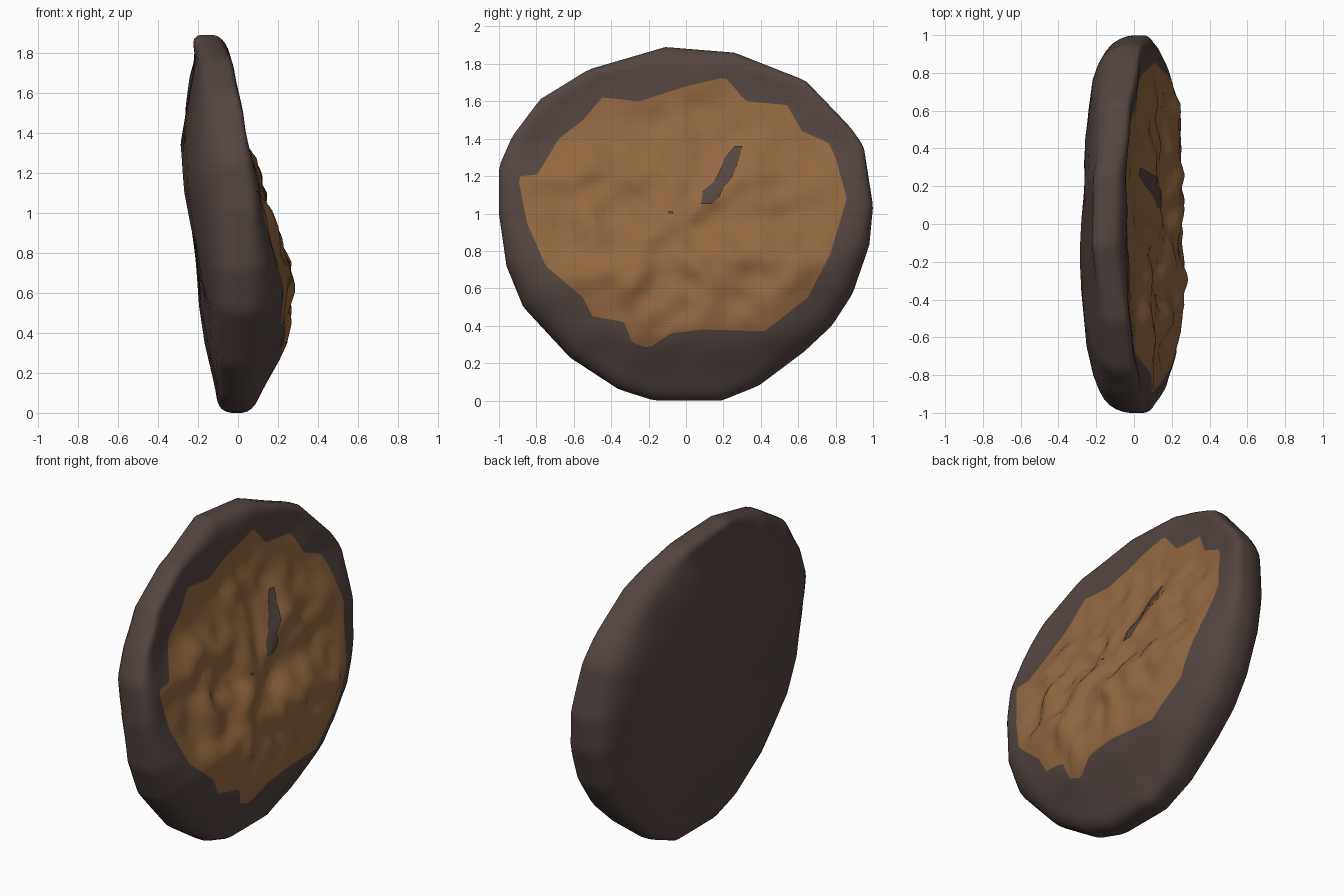
import bpy, bmesh, math
from mathutils import Vector, noise

old = bpy.data.objects.get("Cube")
if old:
    bpy.data.objects.remove(old)

SIDES = 160
MID_Z = 0.95

# Outlines as (y, z): the whole disc and the rough tan patch on its +x face
RIM = [(-.17, 0), (.19, 0), (.39, .08), (.63, .26), (.78, .4), (.89, .57), (.98, .83), (1, 1.04),
       (.95, 1.36), (.88, 1.46), (.64, 1.71), (.26, 1.86), (-.11, 1.89), (-.35, 1.82), (-.52, 1.77),
       (-.78, 1.61), (-.93, 1.41), (-1, 1.25), (-1, 1), (-.96, .72), (-.87, .5), (-.62, .23), (-.36, .06)]
PATCH = [(-.2, .28), (-.08, .36), (.1, .38), (.42, .37), (.65, .55), (.77, .78), (.86, 1.08),
         (.8, 1.3), (.76, 1.38), (.62, 1.44), (.54, 1.58), (.32, 1.6), (.21, 1.73), (0, 1.68),
         (-.25, 1.6), (-.45, 1.62), (-.55, 1.5), (-.68, 1.4), (-.8, 1.2), (-.9, 1.2), (-.85, .95),
         (-.75, .72), (-.55, .55), (-.5, .45), (-.33, .42), (-.29, .31)]
# Depth profiles as (z, x): middle of the front, middle of the back, centre line of the rim
FACE = [(0, .12), (.35, .25), (.6, .26), (.75, .24), (1, .14), (1.2, .09), (1.4, 0), (1.6, -.05), (1.9, -.09)]
BACK = [(0, -.1), (.4, -.17), (.8, -.21), (1.1, -.26), (1.4, -.28), (1.65, -.27), (1.9, -.23)]
RIM_LINE = [(0, -.01), (.5, .01), (1.04, .02), (1.5, -.03), (1.77, -.09), (1.89, -.16)]


def material(name, color):
    mat = bpy.data.materials.new(name)
    mat.use_nodes = True
    mat.diffuse_color = (*color, 1)
    mat.node_tree.nodes["Principled BSDF"].inputs["Base Color"].default_value = (*color, 1)
    return mat


def lookup(table, value):
    """Linear interpolation in a sorted table of pairs."""
    for (a, fa), (b, fb) in zip(table, table[1:]):
        if value <= b:
            return fa + (fb - fa) * max(0, value - a) / (b - a)
    return table[-1][1]


def polar(outline):
    """Turn an outline into a table of radius by angle, wrapped at both ends."""
    table = sorted((math.atan2(z - MID_Z, y), math.hypot(y, z - MID_Z)) for y, z in outline)
    first, last = table[0], table[-1]
    return [(last[0] - math.tau, last[1])] + table + [(first[0] + math.tau, first[1])]


def reach(table, angle):
    """Radius at an angle, following straight edges between outline points."""
    for (a, ra), (b, rb) in zip(table, table[1:]):
        if angle <= b:
            return math.sin(b - a) / (math.sin(b - angle) / ra + math.sin(angle - a) / rb)


rim_radius, patch_radius = polar(RIM), polar(PATCH)


def surface(y, z, front):
    """Point on the front or back surface above (y, z)."""
    radius = math.hypot(y, z - MID_Z)
    angle = math.atan2(z - MID_Z, y)
    s = min(1, radius / reach(rim_radius, angle))
    # The rim rolls over in a rounded edge, outermost towards the front
    roll = max(0, (s - .92) / .08)
    curve = math.sqrt(max(0, 1 - roll * roll))
    half = .03 + .05 * curve if front else -.02 - .07 * curve
    edge = lookup(RIM_LINE, z) + half
    inner = lookup(FACE if front else BACK, z)
    fill = (1 - s ** (5 if front else 4.5)) ** .8
    x = edge + (inner - edge) * fill
    if front:
        # Crumpled filling that settles down towards the patch border
        rough = max(0, 1 - (radius / reach(patch_radius, angle)) ** 6)
        x += .025 * noise.noise(Vector((y * 4, z * 4, .5))) * fill
        x += .05 * noise.noise(Vector((y * 7, z * 7, .3))) * rough
    else:
        x += .02 * noise.noise(Vector((y * 3, z * 3, 7.5))) * fill
    return Vector((x, y, z))


def finish(bm, name, materials):
    bmesh.ops.recalc_face_normals(bm, faces=bm.faces)
    mesh = bpy.data.meshes.new(name)
    bm.to_mesh(mesh)
    bm.free()
    for mat in materials:
        mesh.materials.append(mat)
    obj = bpy.data.objects.new(name, mesh)
    bpy.context.collection.objects.link(obj)
    bpy.context.view_layer.objects.active = obj
    obj.select_set(True)
    bpy.ops.object.shade_smooth_by_angle(angle=math.radians(60))
    obj.select_set(False)


dark = material("dark_brown", (.09, .061, .053))
tan = material("tan_brown", (.29, .14, .051))

# Disc body: rings from the front centre, over the rim, to the back centre
bm = bmesh.new()
angles = [-math.pi + math.tau * i / SIDES for i in range(SIDES)]


def ring(front, share, beyond):
    """Ring at a share of the patch radius, or between patch and rim when beyond."""
    verts = []
    for a in angles:
        inner, outer = reach(patch_radius, a), reach(rim_radius, a)
        r = inner + (outer - inner) * share if beyond else (inner if front else outer) * share
        verts.append(bm.verts.new(surface(r * math.cos(a), MID_Z + r * math.sin(a), front)))
    return verts


INNER_RINGS = 18
rings = [ring(True, (k + 1) / INNER_RINGS, False) for k in range(INNER_RINGS)]
rings += [ring(True, k, True) for k in (.2, .4, .55, .7, .8, .88, .94, .98, 1)]
rings += [ring(False, k, False) for k in (1, .995, .98, .96, .93, .88, .8, .65, .45, .2)]
for index, (one, two) in enumerate(zip(rings, rings[1:])):
    for i in range(SIDES):
        j = (i + 1) % SIDES
        face = bm.faces.new((one[i], one[j], two[j], two[i]))
        face.material_index = 1 if index < INNER_RINGS - 1 else 0
for verts, front in ((rings[0], True), (rings[-1], False)):
    centre = bm.verts.new(surface(0, MID_Z, front))
    for i in range(SIDES):
        face = bm.faces.new((verts[i], verts[(i + 1) % SIDES], centre))
        face.material_index = 1 if front else 0
finish(bm, "disc_body", [dark, tan])

# Dark flecks on the tan face: thin strips between matched left and right points
LONG_LEFT = [(.08, 1.05), (.09, 1.12), (.15, 1.17), (.18, 1.23), (.21, 1.3), (.26, 1.36)]
LONG_RIGHT = [(.14, 1.05), (.18, 1.09), (.2, 1.14), (.25, 1.2), (.28, 1.28), (.3, 1.36)]
SMALL_LEFT = [(-.09, 1), (-.1, 1.01)]
SMALL_RIGHT = [(-.07, 1), (-.07, 1.01)]
LIFT = Vector((.009, 0, 0))
for name, left, right in (("long_fleck", LONG_LEFT, LONG_RIGHT), ("small_fleck", SMALL_LEFT, SMALL_RIGHT)):
    bm = bmesh.new()
    rows = []
    for (ya, za), (yb, zb) in zip(left, right):
        steps = [k / 4 for k in range(5)]
        rows.append([bm.verts.new(surface(ya + (yb - ya) * t, za + (zb - za) * t, True) + LIFT) for t in steps])
    for low, high in zip(rows, rows[1:]):
        for k in range(4):
            bm.faces.new((low[k], low[k + 1], high[k + 1], high[k]))
    finish(bm, name, [dark])
